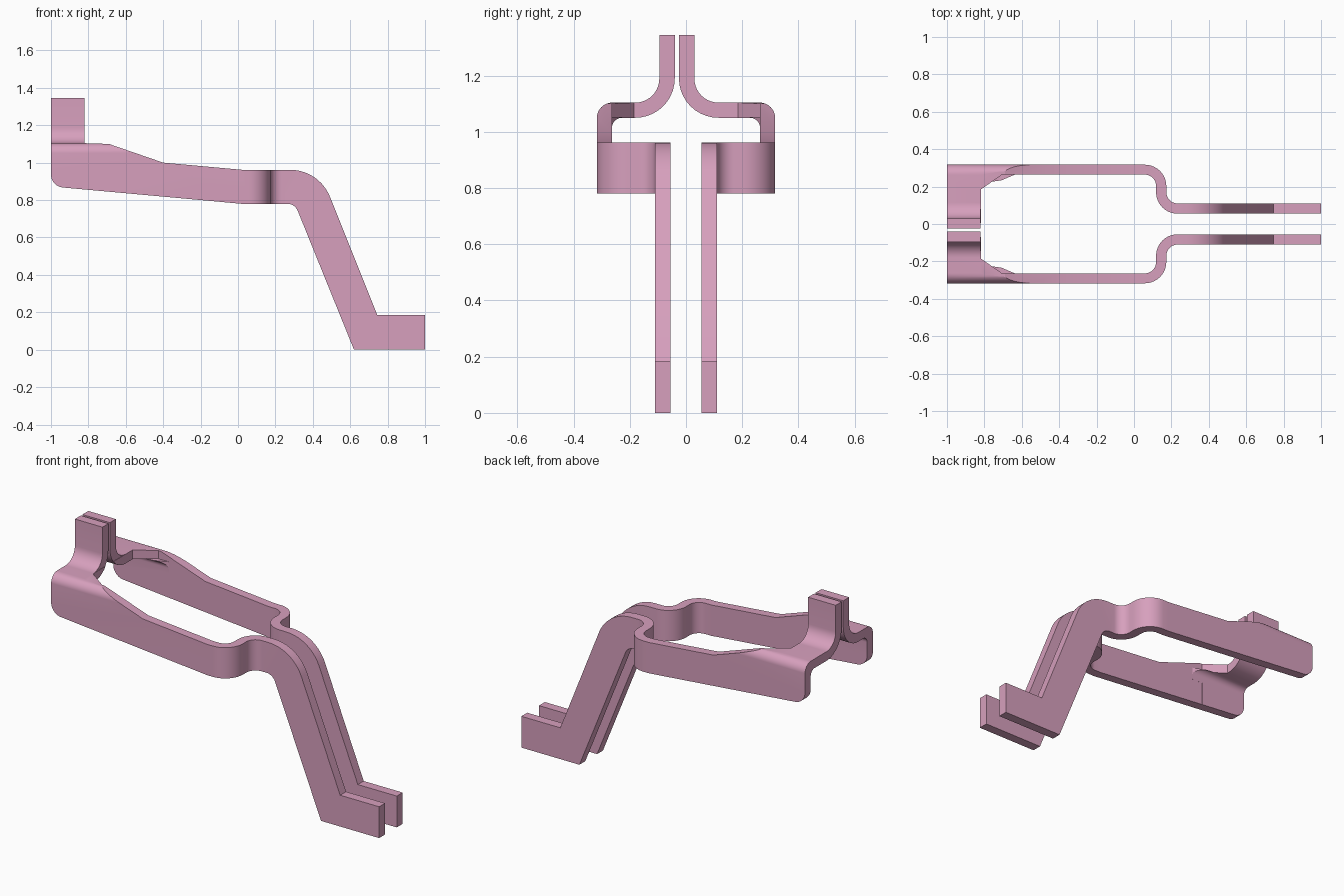
import bpy, bmesh, math
from mathutils import Vector

if "Cube" in bpy.data.objects:
    bpy.data.objects.remove(bpy.data.objects["Cube"])

pink = bpy.data.materials.new("dusty_pink")
pink.use_nodes = True
pink.diffuse_color = (0.68, 0.35, 0.51, 1)
pink.node_tree.nodes["Principled BSDF"].inputs["Base Color"].default_value = pink.diffuse_color

THICK = 0.055
OUT, INN = 0.317, 0.264      # outer and inner face of the side wall


def rounded(corners, steps=10):
    """Outline from corners (a, b) or (a, b, radius)."""
    out = []
    for i, c in enumerate(corners):
        p = Vector(c[:2])
        if len(c) == 2:
            out.append(p)
            continue
        d1 = (Vector(corners[i - 1][:2]) - p).normalized()
        d2 = (Vector(corners[(i + 1) % len(corners)][:2]) - p).normalized()
        half = d1.angle(d2) / 2
        centre = p + (d1 + d2).normalized() * c[2] / math.sin(half)
        reach = c[2] / math.tan(half)
        start, end = p + d1 * reach - centre, p + d2 * reach - centre
        sweep = math.pi - 2 * half
        for k in range(steps + 1):
            t = k / steps
            w1 = math.sin((1 - t) * sweep) / math.sin(sweep)
            w2 = math.sin(t * sweep) / math.sin(sweep)
            out.append(centre + start * w1 + end * w2)
    return out


def prism(name, corners, axis, lo, hi, side):
    """Extrude an outline along one axis; side mirrors it in y."""
    bm = bmesh.new()
    rings = []
    for depth in (lo, hi):
        ring = []
        for p in rounded(corners):
            co = list(p)
            co.insert(axis, depth)
            co[1] *= side
            ring.append(bm.verts.new(co))
        rings.append(ring)
    n = len(rings[0])
    for ring in rings:
        bm.faces.new(ring)
    for i in range(n):
        j = (i + 1) % n
        bm.faces.new((rings[0][i], rings[0][j], rings[1][j], rings[1][i]))
    bmesh.ops.recalc_face_normals(bm, faces=bm.faces)
    mesh = bpy.data.meshes.new(name)
    bm.to_mesh(mesh)
    bm.free()
    mesh.materials.append(pink)
    ob = bpy.data.objects.new(name, mesh)
    bpy.context.collection.objects.link(ob)
    return ob


def combine(ob, other, operation):
    mod = ob.modifiers.new("cut", 'BOOLEAN')
    mod.operation, mod.solver, mod.object = operation, 'EXACT', other
    bpy.context.view_layer.objects.active = ob
    bpy.ops.object.modifier_apply(modifier=mod.name)
    bpy.data.objects.remove(other)


# Side outline: tab, sloping arm, leg and foot
SIDE = [(-1, 1.345), (-0.82, 1.345), (-0.82, 1.104), (-0.69, 1.1), (-0.4, 1.0),
        (0.02, 0.962), (0.434, 0.962, 0.23), (0.745, 0.185), (1, 0.185), (1, 0),
        (0.62, 0), (0.304, 0.78, 0.06), (0.02, 0.78), (-1, 0.873, 0.07)]

# Plan outline: strip with an S bend, and the tapered flange at the back
PLAN = [(-1.1, OUT), (0.173, OUT, 0.115), (0.173, 0.11, 0.06), (1.1, 0.11),
        (1.1, THICK), (0.118, THICK, 0.115), (0.118, INN, 0.06), (-0.705, INN),
        (-0.818, 0.185), (-0.818, -0.2), (-1.1, -0.2)]

# Remnant of the inner bend below the taper
WEB = [(-0.77, 0.225), (-0.71, 0.233), (-0.63, 0.267), (-0.77, 0.267)]


def make_half(name, side, tab):
    # Cross-section of the folded back end: tab, flange and wall
    section = [(tab, 1.5), (tab, 1.05, 0.14), (INN - 0.0002, 1.05, 0.037),
               (INN - 0.0002, 0.6), (OUT + 0.0002, 0.6),
               (OUT + 0.0002, 1.104, THICK), (tab + THICK, 1.104, 0.085),
               (tab + THICK, 1.5)]
    half = prism(name, section, 0, -1.2, -0.2, side)
    front = prism("front_block", [(-0.3, -0.3), (1.2, -0.3), (1.2, 0.5), (-0.3, 0.5)],
                  2, -0.3, 1.3, side)
    plan = prism("plan_cutter", PLAN, 2, -0.2, 1.6, side)
    web = prism("web_cutter", WEB, 2, 0.98, 1.052, side)
    combine(plan, web, 'UNION')
    combine(half, front, 'UNION')
    combine(half, plan, 'INTERSECT')
    combine(half, prism("side_cutter", SIDE, 1, -0.4, 0.6, side), 'INTERSECT')
    # Smooth bends, sharp sheet edges
    bpy.ops.object.select_all(action='DESELECT')
    half.select_set(True)
    bpy.context.view_layer.objects.active = half
    bpy.ops.object.shade_smooth_by_angle(angle=math.radians(14))


make_half("back_bracket", 1, -0.025)
make_half("front_bracket", -1, 0.04)
